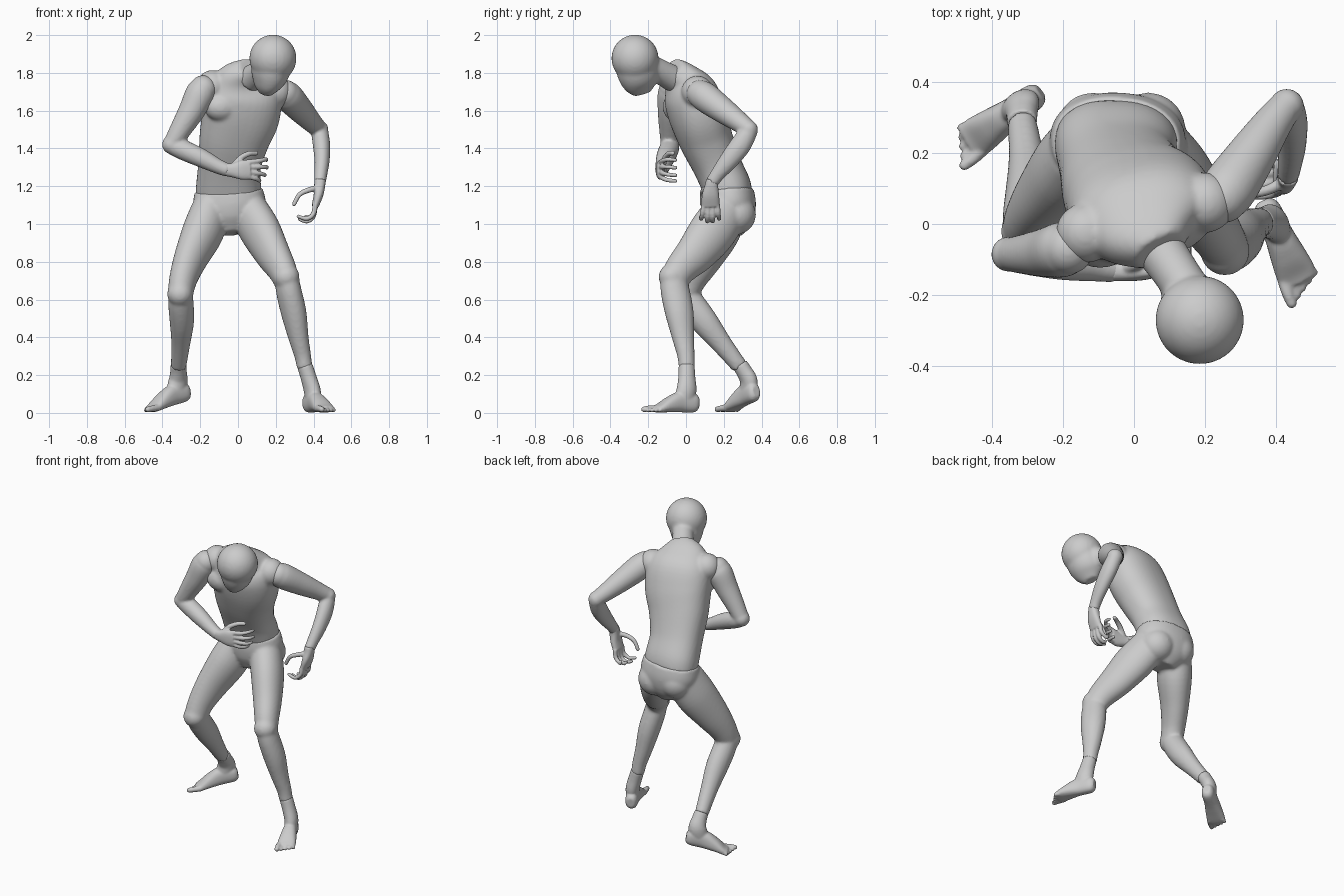
import bpy, bmesh, math
from mathutils import Vector, Matrix


def catmull(a, b, c, d, t):
    return 0.5 * (2*b + (c-a)*t + (2*a - 5*b + 4*c - d)*t*t + (3*b - a - 3*c + d)*t**3)


def loft(bm, secs, side=(1, 0, 0), side2=None, power=2.0, n=28, sub=5):
    """Skin ellipse sections (x, y, z, half_width, half_depth) along a smooth path."""
    s0, s1 = Vector(side), Vector(side2 or side)
    secs = [tuple(s) if len(s) == 5 else tuple(s) + (s[3],) for s in secs]
    rows = []
    for i in range(len(secs) - 1):
        q = [secs[max(i-1, 0)], secs[i], secs[i+1], secs[min(i+2, len(secs)-1)]]
        for k in range(sub):
            rows.append([catmull(*v, k/sub) for v in zip(*q)])
    rows.append(list(secs[-1]))
    rings = []
    for i, r in enumerate(rows):
        a, b = rows[max(i-1, 0)], rows[min(i+1, len(rows)-1)]
        t = (Vector(b[:3]) - Vector(a[:3])).normalized()
        s = s0.lerp(s1, i/(len(rows)-1))
        s = (s - t*s.dot(t)).normalized()
        d = t.cross(s)
        ring = []
        for k in range(n):
            c, w = math.cos(2*math.pi*k/n), math.sin(2*math.pi*k/n)
            c = math.copysign(abs(c)**(2/power), c)
            w = math.copysign(abs(w)**(2/power), w)
            ring.append(bm.verts.new(Vector(r[:3]) + s*(c*r[3]) + d*(w*r[4])))
        rings.append(ring)
    for p, q in zip(rings, rings[1:]):
        for k in range(n):
            bm.faces.new((p[k], p[(k+1) % n], q[(k+1) % n], q[k]))
    bm.faces.new(rings[0][::-1])
    bm.faces.new(rings[-1])


def ball(bm, c, r, scale=(1, 1, 1), yaw=0):
    m = Matrix.Translation(c) @ Matrix.Rotation(yaw, 4, 'Z') @ Matrix.Diagonal((*scale, 1))
    bmesh.ops.create_uvsphere(bm, u_segments=28, v_segments=18, radius=r, matrix=m)


def digit(bm, pts, r):
    """Rounded finger or toe along a few points."""
    loft(bm, [(*p, r*(1 - 0.1*i)) for i, p in enumerate(pts)], (0.3, 0.5, 0.81), n=14, sub=4)
    ball(bm, pts[-1], r*(1 - 0.1*(len(pts)-1)))


def finish(name, bm, voxel=0.01, smooth=5):
    """Fuse the overlapping masses of one part into a single smooth skin."""
    bmesh.ops.recalc_face_normals(bm, faces=bm.faces)
    me = bpy.data.meshes.new(name)
    bm.to_mesh(me)
    bm.free()
    ob = bpy.data.objects.new(name, me)
    bpy.context.collection.objects.link(ob)
    m = ob.modifiers.new("Fuse", 'REMESH')
    m.mode, m.voxel_size, m.use_smooth_shade = 'VOXEL', voxel, True
    m = ob.modifiers.new("Soften", 'SMOOTH')
    m.factor, m.iterations = 0.5, smooth
    return ob


YAW = math.radians(18)
CHEST = (math.cos(YAW), math.sin(YAW), -0.03)

# Head: cranium, face tapering to the chin, neck
bm = bmesh.new()
ball(bm, (.185, -.27, 1.877), .125)
loft(bm, [(.188, -.27, 1.89, .112, .118), (.167, -.25, 1.79, .098, .112),
          (.152, -.24, 1.73, .068, .088), (.145, -.23, 1.688, .03, .045)], (1, .25, .3))
loft(bm, [(.065, -.06, 1.765, .072), (.11, -.125, 1.80, .066), (.16, -.2, 1.84, .064)], CHEST)
finish("head", bm)

# Torso: bent and twisted trunk, shoulder masses, chest
bm = bmesh.new()
loft(bm, [(-.05, .23, 1.145, .172, .122), (-.05, .215, 1.20, .172, .128),
          (-.045, .165, 1.31, .166, .128), (-.02, .105, 1.45, .186, .142),
          (.015, .06, 1.58, .207, .15), (.03, .02, 1.70, .20, .138),
          (.045, -.025, 1.775, .155, .092), (.075, -.075, 1.82, .075, .065)],
     (1, -.05, -.12), CHEST, power=2.3, n=40)
ball(bm, (-.135, -.025, 1.73), .085)
ball(bm, (.2, .06, 1.70), .085)
for c in ((-.08, -.045, 1.62), (.105, .005, 1.60)):
    ball(bm, c, .095, (1.05, .8, .85), YAW)
finish("torso", bm)

# Pelvis and legs
bm = bmesh.new()
loft(bm, [(-.05, .225, 1.18, .18, .132), (-.045, .23, 1.10, .192, .14),
          (-.04, .225, 1.02, .155, .125), (-.035, .215, .95, .07, .08)],
     (1, -.05, -.1), power=2.2, n=40)
for c in ((-.115, .265, 1.07), (.04, .265, 1.05)):
    ball(bm, c, .105)
loft(bm, [(-.14, .215, 1.08, .10, .12), (-.185, .16, .96, .105, .128),
          (-.25, .085, .82, .085, .108), (-.29, .025, .71, .072, .086),
          (-.305, -.012, .625, .066, .074)], (.9, -.35, 0))
loft(bm, [(-.305, -.015, .65, .062, .068), (-.302, .03, .575, .067, .074),
          (-.297, .10, .48, .064, .072), (-.303, .19, .365, .05, .055),
          (-.315, .285, .245, .041, .043)], (.9, -.2, 0))
ball(bm, (-.307, -.02, .63), .068)
loft(bm, [(.06, .21, 1.06, .10, .12), (.12, .14, .96, .10, .128),
          (.18, .055, .85, .088, .11), (.23, -.025, .765, .075, .088),
          (.258, -.065, .70, .066, .076)], (.9, .35, 0))
loft(bm, [(.255, -.07, .735, .06, .066), (.268, -.058, .65, .066, .078),
          (.295, -.035, .53, .066, .077), (.32, -.015, .40, .053, .06),
          (.343, .0, .30, .044, .046), (.354, .004, .235, .041, .043)], (.9, .35, 0))
ball(bm, (.256, -.075, .72), .07)
finish("legs", bm)

# Feet: sole mass, ankle column, five toes (inner = side of the big toe)
for name, heel, toe, ankle, lift, inner in (
        ("left_side_foot", (-.262, .372), (-.497, .207), (-.315, .285, .255), .065, 1),
        ("right_side_foot", (.365, .065), (.483, -.2), (.354, .003, .25), 0, -1)):
    bm = bmesh.new()
    f = (Vector(toe) - Vector(heel)).normalized()
    across = Vector((-f.y, f.x)) * inner

    def at(u, v, z):
        p = Vector(heel) + f*u + across*v
        return (p.x, p.y, z + lift*max(0, 1 - u/.24))

    loft(bm, [(*at(u, v, z), w, h) for u, v, z, w, h in (
        (.0, 0, .05, .022, .03), (.025, 0, .052, .037, .05), (.10, 0, .058, .041, .055),
        (.165, 0, .044, .05, .042), (.22, 0, .026, .056, .025), (.25, 0, .019, .048, .017))],
        (across.x, across.y, 0), power=2.4)
    loft(bm, [(*ankle, .041, .043), (*Vector(ankle).lerp(Vector(at(.065, 0, .13)), .5), .041, .046),
              (*at(.068, 0, .12), .042, .055), (*at(.085, 0, .06), .038, .055)],
         (across.x, across.y, 0))
    for i in range(5):
        v = .042 - .0215*i
        r = .019 if i == 0 else .0135
        digit(bm, [at(.22, v*.9, r + .004), at(.262 - .006*i, v*1.05, r + .004),
                   at(.295 - .013*i, v*1.08, r)], r)
    finish(name, bm, .006, 4)

# Arms: upper arm and forearm
bm = bmesh.new()
loft(bm, [(-.165, -.055, 1.735, .05), (-.195, -.07, 1.70, .077), (-.245, -.08, 1.60, .07),
          (-.31, -.085, 1.49, .056), (-.35, -.085, 1.42, .048)], (0, 1, 0))
loft(bm, [(-.36, -.085, 1.42, .046), (-.30, -.09, 1.396, .053), (-.2, -.108, 1.352, .05),
          (-.11, -.122, 1.307, .04), (-.05, -.13, 1.283, .035)], (0, 1, 0))
ball(bm, (-.352, -.085, 1.42), .05)
ball(bm, (-.185, -.07, 1.715), .072)
finish("left_side_arm", bm, .008)

bm = bmesh.new()
loft(bm, [(.225, .05, 1.71, .055), (.26, .09, 1.68, .078), (.325, .185, 1.61, .07),
          (.385, .275, 1.545, .056), (.43, .335, 1.50, .046)], (.8, -.5, 0))
loft(bm, [(.43, .34, 1.505, .045), (.442, .29, 1.42, .046, .056), (.445, .225, 1.335, .04, .05),
          (.438, .165, 1.26, .034, .038), (.434, .138, 1.22, .031, .035)], (1, 0, 0))
ball(bm, (.43, .332, 1.50), .049)
ball(bm, (.25, .075, 1.69), .073)
finish("right_side_arm", bm, .008)

# Hand held in front of the belly
bm = bmesh.new()
loft(bm, [(-.065, -.129, 1.288, .034, .032), (-.03, -.133, 1.285, .038, .028),
          (.02, -.135, 1.286, .052, .024), (.065, -.132, 1.288, .052, .018)], (0, 0, 1), power=2.4)
for z, zt, reach in ((1.327, 1.342, .10), (1.302, 1.302, .103), (1.276, 1.262, .09), (1.252, 1.232, .06)):
    digit(bm, [(.05, -.133, z), (.06 + reach*.5, -.122, (z + zt)/2),
               (.06 + reach*.85, -.095, zt), (.06 + reach*.9, -.055, zt - .004)], .0145)
digit(bm, [(-.02, -.125, 1.31), (.015, -.11, 1.35), (.06, -.09, 1.373), (.095, -.07, 1.375)], .018)
finish("left_side_hand", bm, .005, 4)

# Hanging hand with curled fingers
bm = bmesh.new()
loft(bm, [(.434, .14, 1.235, .033, .03), (.432, .135, 1.20, .036, .029),
          (.425, .13, 1.15, .046, .025), (.408, .13, 1.095, .048, .019)], (0, 1, 0), power=2.4)
for y, yt, x, drop in ((.095, .08, .32, .0), (.118, .112, .325, .014),
                       (.142, .142, .345, .014), (.166, .176, .36, .0)):
    digit(bm, [(.408, y, 1.105), (.40, (y + yt)/2, 1.055 - drop), (.365, yt, 1.028 - drop),
               (x, yt, 1.04 - drop)], .0145)
digit(bm, [(.425, .12, 1.19), (.375, .095, 1.18), (.325, .085, 1.155), (.297, .085, 1.105)], .0165)
finish("right_side_hand", bm, .005, 4)
